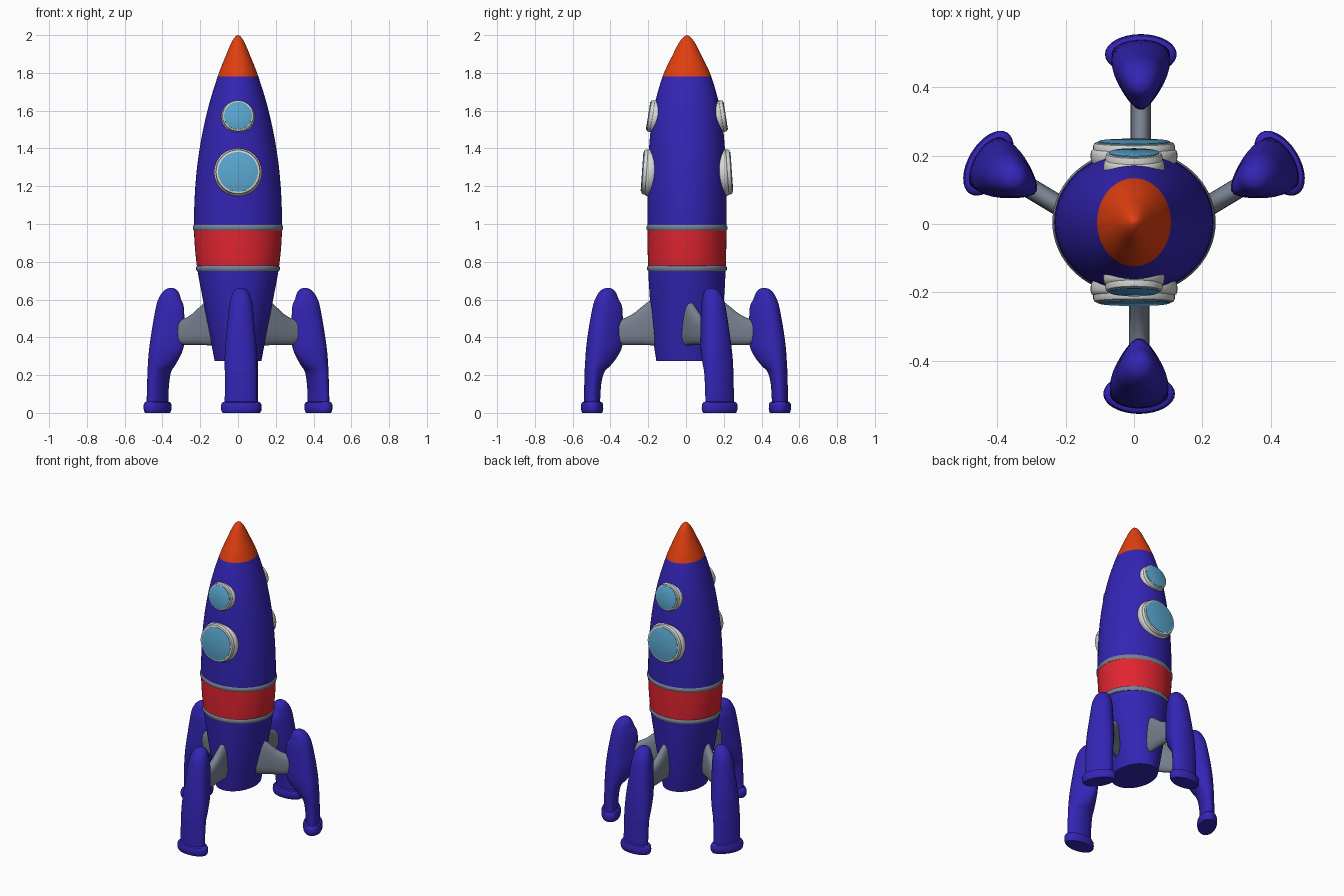
import bpy, bmesh, math
from mathutils import Matrix, Vector

if "Cube" in bpy.data.objects:
    bpy.data.objects.remove(bpy.data.objects["Cube"])


def material(name, rgb):
    m = bpy.data.materials.new(name)
    m.diffuse_color = (*rgb, 1)
    m.use_nodes = True
    m.node_tree.nodes["Principled BSDF"].inputs["Base Color"].default_value = m.diffuse_color
    return m


BLUE = material("deep blue", (0.034, 0.018, 0.46))
RED = material("red", (0.75, 0.018, 0.03))
ORANGE = material("orange red", (0.76, 0.05, 0.005))
GREY = material("steel grey", (0.19, 0.22, 0.28))
WHITE = material("off white", (0.68, 0.68, 0.66))
GLASS = material("glass blue", (0.10, 0.38, 0.62))


def smooth_stations(rows, steps):
    """Catmull-Rom interpolation through rows of numbers."""
    out = []
    for i in range(len(rows) - 1):
        p0, p1, p2 = rows[max(i - 1, 0)], rows[i], rows[i + 1]
        p3 = rows[min(i + 2, len(rows) - 1)]
        for s in range(steps):
            t = s / steps
            out.append([0.5 * (2 * b + (c - a) * t + (2 * a - 5 * b + 4 * c - d) * t * t
                               + (3 * b - a - 3 * c + d) * t ** 3)
                        for a, b, c, d in zip(p0, p1, p2, p3)])
    return out + [list(rows[-1])]


def loft(name, rings, mats, matrix=Matrix(), rule=None, angle=40):
    """Skin a stack of rings, cap both ends, colour faces by a rule on their centre."""
    bm = bmesh.new()
    vs = [[bm.verts.new(p) for p in ring] for ring in rings]
    n = len(rings[0])
    for a, b in zip(vs, vs[1:]):
        for i in range(n):
            j = (i + 1) % n
            bm.faces.new((a[i], a[j], b[j], b[i]))
    bm.faces.new(vs[0][::-1])
    bm.faces.new(vs[-1])
    bmesh.ops.recalc_face_normals(bm, faces=bm.faces)
    if rule:
        for f in bm.faces:
            f.material_index = rule(f.calc_center_median())
    me = bpy.data.meshes.new(name)
    bm.to_mesh(me)
    bm.free()
    for m in mats:
        me.materials.append(m)
    ob = bpy.data.objects.new(name, me)
    ob.matrix_world = matrix
    bpy.context.collection.objects.link(ob)
    bpy.ops.object.select_all(action='DESELECT')
    ob.select_set(True)
    bpy.context.view_layer.objects.active = ob
    bpy.ops.object.shade_smooth_by_angle(angle=math.radians(angle))
    return ob


def oval(cx, cy, z, rx, ry, n=48, taper=0.0):
    """Horizontal ellipse, narrower towards -x when taper is above zero."""
    pts = []
    for i in range(n):
        t = 2 * math.pi * i / n
        pts.append(Vector((cx + rx * math.cos(t),
                           cy + ry * math.sin(t) * (1 + taper * math.cos(t)), z)))
    return pts


# Hull: z, half width, half depth
CY = 0.005
hull = [(0.275, 0.124, 0.162), (0.36, 0.140, 0.175), (0.45, 0.157, 0.184), (0.60, 0.186, 0.196),
        (0.78, 0.218, 0.206), (0.97, 0.233, 0.209), (1.20, 0.226, 0.208), (1.40, 0.203, 0.201),
        (1.60, 0.162, 0.178), (1.78, 0.108, 0.129), (1.90, 0.061, 0.073), (1.96, 0.035, 0.042),
        (1.99, 0.016, 0.018), (2.0, 0.002, 0.002)]


def hull_colour(c):
    return 2 if c.z > 1.78 else 1 if 0.78 < c.z < 0.97 else 0


loft("rocket_hull", [oval(0, CY, z, a, b, 64) for z, a, b in smooth_stations(hull, 4)],
     [BLUE, RED, ORANGE], rule=hull_colour)

# Steel bands above and below the red stripe
for name, z, a, b in (("upper_band", 0.98, 0.233, 0.208), ("lower_band", 0.765, 0.216, 0.205)):
    section = [(-0.016, -0.02), (-0.014, 0.001), (-0.007, 0.006), (0.007, 0.006),
               (0.014, 0.001), (0.016, -0.02)]
    loft(name, [oval(0, CY, z + dz, a + d, b + d, 64) for dz, d in section], [GREY])

# Portholes on front and back, tilted with the hull
for side, sgn in (("front", -1), ("back", 1)):
    for size, z, r, y, tilt in (("large", 1.275, 0.127, 0.213, 4), ("small", 1.57, 0.089, 0.181, 9)):
        t = math.radians(tilt)
        d = Vector((0, sgn * math.cos(t), math.sin(t)))
        mat = Matrix.Translation((0, sgn * y + CY, z)) @ d.to_track_quat('Z', 'Y').to_matrix().to_4x4()
        frame = [(0.93, -0.045), (0.98, -0.035), (1, -0.025), (1, -0.012), (0.98, -0.003),
                 (0.94, 0.001), (0.94, 0.011), (0.91, 0.019), (0.86, 0.021)]
        loft(f"{side}_{size}_porthole_frame", [oval(0, 0, h, r * k, r * k) for k, h in frame],
             [WHITE], mat)
        loft(f"{side}_{size}_porthole_glass",
             [oval(0, 0, h, r * k, r * k) for k, h in ((0.83, 0.017), (0.83, 0.0235), (0.80, 0.025))],
             [GLASS], mat)

# Leg: z, inner reach, outer reach, half width, taper
leg = [(0.03, 0.455, 0.540, 0.086, 0.0), (0.10, 0.453, 0.540, 0.085, 0.0),
       (0.17, 0.446, 0.538, 0.085, 0.0), (0.22, 0.430, 0.537, 0.085, 0.1),
       (0.25, 0.400, 0.535, 0.083, 0.25), (0.30, 0.362, 0.532, 0.080, 0.4),
       (0.36, 0.336, 0.527, 0.076, 0.45), (0.46, 0.334, 0.513, 0.068, 0.4),
       (0.56, 0.338, 0.494, 0.060, 0.35), (0.60, 0.356, 0.482, 0.054, 0.25),
       (0.635, 0.370, 0.463, 0.043, 0.1), (0.655, 0.387, 0.441, 0.026, 0.0),
       (0.662, 0.408, 0.418, 0.005, 0.0)]
leg_rings = [oval((a + b) / 2, 0, z, (b - a) / 2, w, 32, k)
             for z, a, b, w, k in smooth_stations(leg, 3)]
foot = [(0.003, 0.052, 0.096), (0.010, 0.057, 0.103), (0.025, 0.059, 0.105),
        (0.045, 0.058, 0.104), (0.055, 0.054, 0.098), (0.060, 0.042, 0.085)]
foot[0] = (0.0, 0.052, 0.096)
foot_rings = [oval(0.497, 0, z, a, b, 32) for z, a, b in foot]

# Strut: reach, bottom, top, with a rounded upright section
strut = [(0.12, 0.355, 0.63), (0.19, 0.358, 0.595), (0.23, 0.36, 0.565), (0.28, 0.36, 0.525),
         (0.33, 0.36, 0.50), (0.38, 0.37, 0.49)]


def strut_ring(r, lo, hi):
    pts = []
    for i in range(24):
        t = 2 * math.pi * i / 24
        c, s = math.cos(t), math.sin(t)
        pts.append(Vector((r, 0.03 * c,
                           (lo + hi) / 2 + (hi - lo) / 2 * math.copysign(abs(s) ** 0.6, s))))
    return pts


strut_rings = [strut_ring(*row) for row in smooth_stations(strut, 3)]

# Four legs, the side pair swept towards the back
for side, deg, x, y in (("front", -90, 0.015, 0), ("back", 90, 0.02, 0),
                        ("right", 31, 0, -0.078), ("left", 149, 0, -0.078)):
    place = Matrix.Translation((x, y, 0)) @ Matrix.Rotation(math.radians(deg), 4, 'Z')
    loft(f"{side}_leg", leg_rings, [BLUE], place, angle=60)
    loft(f"{side}_foot", foot_rings, [BLUE], place)
    loft(f"{side}_strut", strut_rings, [GREY], place)
